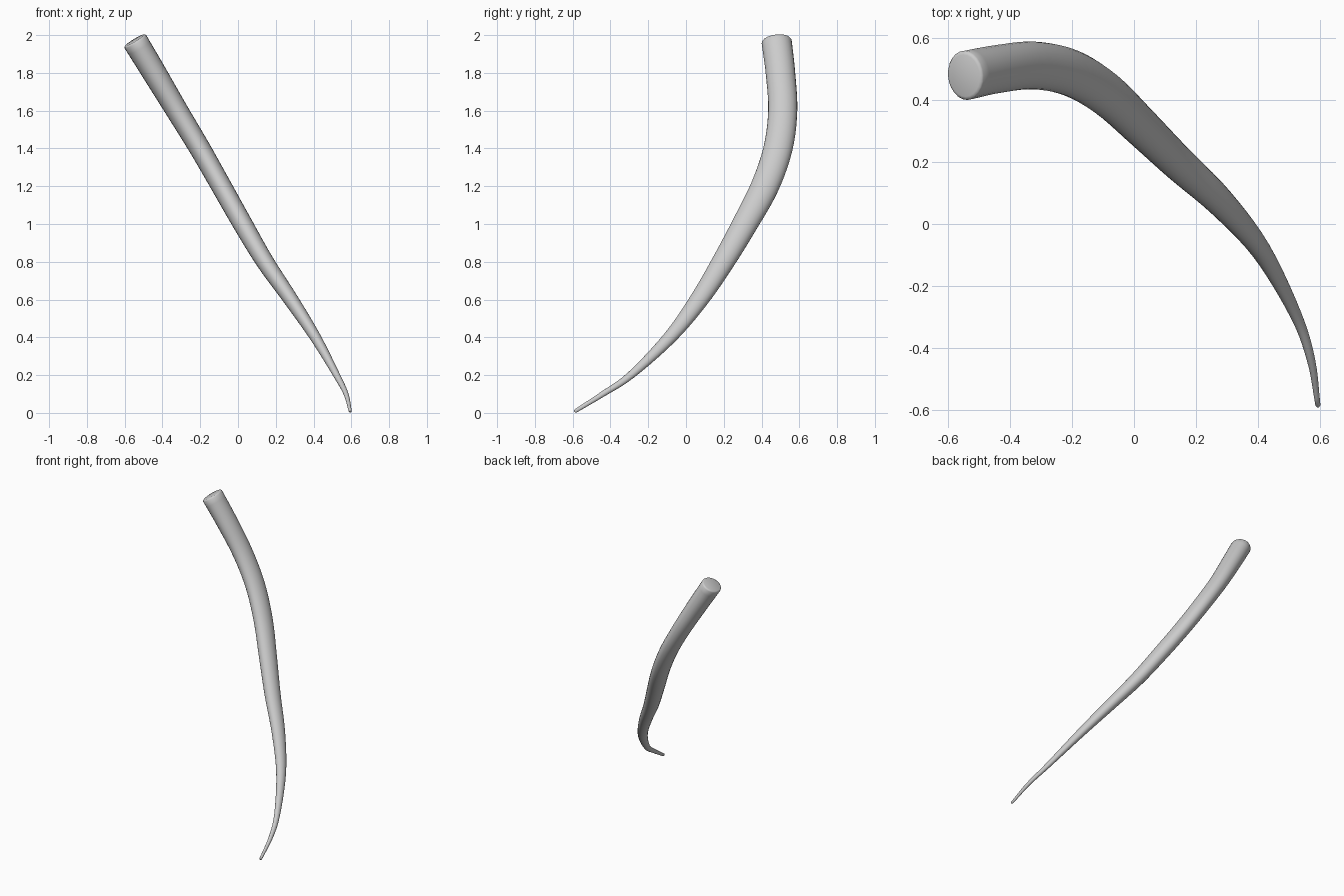
import bpy, bmesh, math
from mathutils import Vector

if "Cube" in bpy.data.objects:
    bpy.data.objects.remove(bpy.data.objects["Cube"])

# Centre line from tip to butt: x, y, z, half-width seen from front, half-width across
PATH = [
    (0.594, -0.585, 0.010, 0.008, 0.010),
    (0.572, -0.440, 0.100, 0.013, 0.015),
    (0.522, -0.292, 0.200, 0.018, 0.021),
    (0.410, -0.085, 0.400, 0.029, 0.036),
    (0.280, 0.070, 0.600, 0.039, 0.050),
    (0.143, 0.197, 0.800, 0.047, 0.060),
    (0.025, 0.312, 1.000, 0.052, 0.068),
    (-0.088, 0.418, 1.200, 0.054, 0.075),
    (-0.202, 0.487, 1.400, 0.056, 0.077),
    (-0.323, 0.512, 1.600, 0.059, 0.077),
    (-0.443, 0.500, 1.800, 0.064, 0.078),
    (-0.543, 0.480, 1.965, 0.067, 0.080),
]
SIDES, STEPS = 24, 5


def spline(a, b, c, d, t):
    return [0.5 * (2*q + (r-p)*t + (2*p-5*q+4*r-s)*t*t + (3*q-p-3*r+s)*t**3)
            for p, q, r, s in zip(a, b, c, d)]


# Smooth samples along the path
first = [2*a - b for a, b in zip(PATH[0], PATH[1])]
last = [2*a - b for a, b in zip(PATH[-1], PATH[-2])]
pts = [first] + PATH + [last]
samples = [spline(*pts[i:i+4], k / STEPS)
           for i in range(len(PATH) - 1) for k in range(STEPS)] + [PATH[-1]]

bm = bmesh.new()


def ring(s, tangent, scale=1.0, push=0.0):
    u = tangent.cross(Vector((0, 1, 0))).normalized()
    v = tangent.cross(u).normalized()
    c = Vector(s[:3]) + tangent * push
    return [bm.verts.new(c + (u * s[3] * math.cos(a) + v * s[4] * math.sin(a)) * scale)
            for a in (2 * math.pi * k / SIDES for k in range(SIDES))]


n = len(samples)
tangents = [(Vector(samples[min(i+1, n-1)][:3]) - Vector(samples[max(i-1, 0)][:3])).normalized()
            for i in range(n)]

# Rounded tip, tapering body and softened butt end
rings = [ring(samples[0], tangents[0], 0.5, -0.006)]
rings += [ring(s, t) for s, t in zip(samples, tangents)]
rings += [ring(samples[-1], tangents[-1], 0.95, 0.006),
          ring(samples[-1], tangents[-1], 0.85, 0.009)]
for a, b in zip(rings, rings[1:]):
    for k in range(SIDES):
        j = (k + 1) % SIDES
        bm.faces.new((a[k], a[j], b[j], b[k]))
bm.faces.new(rings[0][::-1])
bm.faces.new(rings[-1])
bmesh.ops.recalc_face_normals(bm, faces=bm.faces)

mesh = bpy.data.meshes.new("curved_horn")
bm.to_mesh(mesh)
bm.free()
horn = bpy.data.objects.new("curved_horn", mesh)
bpy.context.collection.objects.link(horn)
bpy.context.view_layer.objects.active = horn
horn.select_set(True)
bpy.ops.object.shade_smooth_by_angle(angle=math.radians(50))
